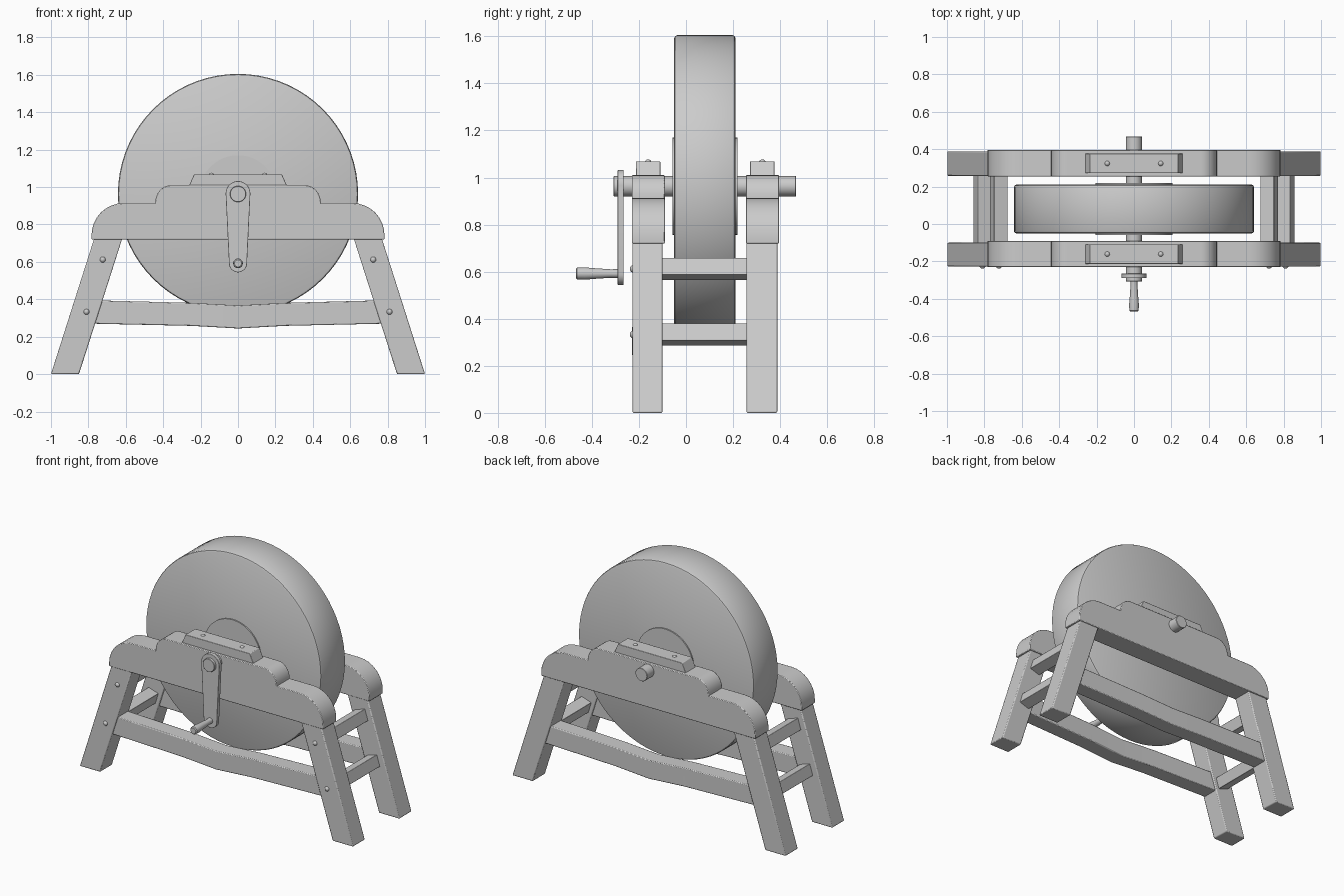
import bpy, bmesh, math
from mathutils import Matrix, Vector

if "Cube" in bpy.data.objects:
    bpy.data.objects.remove(bpy.data.objects["Cube"])

AXLE_Z = 0.963
WHEEL_Y = 0.08


def finish(bm, name, bevel=0.0, smooth=True):
    bmesh.ops.recalc_face_normals(bm, faces=bm.faces)
    me = bpy.data.meshes.new(name)
    bm.to_mesh(me)
    bm.free()
    ob = bpy.data.objects.new(name, me)
    bpy.context.collection.objects.link(ob)
    bpy.ops.object.select_all(action='DESELECT')
    ob.select_set(True)
    bpy.context.view_layer.objects.active = ob
    if bevel:
        mod = ob.modifiers.new("edge", 'BEVEL')
        mod.width = bevel
        mod.segments = 2
        mod.limit_method = 'ANGLE'
        mod.angle_limit = math.radians(40)
    if smooth:
        bpy.ops.object.shade_smooth_by_angle(angle=math.radians(30))
    return ob


def prism(name, pts, y0, y1, bevel=0.0):
    """Extrude an x-z outline from y0 to y1."""
    bm = bmesh.new()
    face = bm.faces.new([bm.verts.new((x, y0, z)) for x, z in pts])
    new = bmesh.ops.extrude_face_region(bm, geom=[face])['geom']
    bmesh.ops.translate(bm, vec=(0, y1 - y0, 0),
                        verts=[v for v in new if isinstance(v, bmesh.types.BMVert)])
    return finish(bm, name, bevel)


def lathe(name, profile, z, segs):
    """Revolve (y, radius) pairs about a y-parallel axis at height z."""
    bm = bmesh.new()
    rings = []
    for y, r in profile:
        rings.append([bm.verts.new((r * math.cos(2 * math.pi * i / segs), y,
                                    z + r * math.sin(2 * math.pi * i / segs)))
                      for i in range(segs)])
    for a, b in zip(rings, rings[1:]):
        for i in range(segs):
            j = (i + 1) % segs
            bm.faces.new((a[i], a[j], b[j], b[i]))
    bm.faces.new(rings[0])
    bm.faces.new(rings[-1])
    return finish(bm, name)


def arch(half, z0, z1, rx, rz, n=8):
    """Outline of a bar with its two upper corners rounded."""
    right = [(half, z0)]
    for i in range(n + 1):
        a = math.pi / 2 * i / n
        right.append((half - rx + rx * math.cos(a), z1 - rz + rz * math.sin(a)))
    return right + [(-x, z) for x, z in reversed(right)]


def dome(name, loc, r=0.015):
    bm = bmesh.new()
    bmesh.ops.create_uvsphere(bm, u_segments=16, v_segments=8, radius=r,
                              matrix=Matrix.Translation(loc))
    return finish(bm, name)


# Grinding wheel with hub plates, axle
lathe("grinding_wheel", [(-0.05, 0.63), (-0.046, 0.638), (-0.038, 0.642), (0.198, 0.642),
                         (0.206, 0.638), (0.21, 0.63)], AXLE_Z, 72)
lathe("hub_plate", [(-0.058, 0.207), (0.218, 0.207)], AXLE_Z, 48)
lathe("axle", [(-0.308, 0.041), (-0.306, 0.043), (0.466, 0.043), (0.468, 0.041)], AXLE_Z, 32)

# Side frames
for side, y0, y1, out in (("front", -0.23, -0.09, -1), ("back", 0.254, 0.396, 1)):
    prism(side + "_top_beam", arch(0.783, 0.72, 0.914, 0.17, 0.17), y0, y1, 0.004)
    prism(side + "_bearing_block", arch(0.443, 0.90, 1.01, 0.085, 0.095), y0, y1, 0.004)

    # Bearing cap with bolts
    mid = (y0 + y1) / 2 - 0.001
    prism(side + "_bearing_cap", [(-0.265, 1.0), (0.265, 1.0), (0.235, 1.068), (-0.235, 1.068)],
          mid - 0.052, mid + 0.052, 0.003)
    for x in (-0.143, 0.143):
        dome(side + "_cap_bolt", (x, mid, 1.062))

    # Splayed legs
    ly0, ly1 = (-0.227, -0.10) if out < 0 else (0.257, 0.388)
    for s in (-1, 1):
        prism(side + "_leg", [(s * 1.0, 0), (s * 0.85, 0), (s * 0.595, 0.8), (s * 0.745, 0.8)],
              ly0, ly1, 0.006)

    # Long rail, sagging and bowed slightly outward at the middle
    c = (ly0 + ly1) / 2
    stations = [(-0.79, 0.395, 0.27, 0), (-0.25, 0.381, 0.258, 0.006), (0, 0.367, 0.244, 0.012),
                (0.25, 0.381, 0.258, 0.006), (0.79, 0.395, 0.27, 0)]
    bm = bmesh.new()
    rings = []
    for x, zt, zb, bow in stations:
        y = c + out * bow
        rings.append([bm.verts.new((x, y + dy, z)) for dy, z in
                      ((-0.054, zb), (0.054, zb), (0.054, zt), (-0.054, zt))])
    for a, b in zip(rings, rings[1:]):
        for i in range(4):
            bm.faces.new((a[i], a[(i + 1) % 4], b[(i + 1) % 4], b[i]))
    bm.faces.new(rings[0])
    bm.faces.new(rings[-1])
    finish(bm, side + "_long_rail", 0.005)

# Cross rails tilted with the legs, bolted from the front
tilt = math.atan2(0.255, 0.8)
for s in (-1, 1):
    for x, z in ((0.723, 0.612), (0.81, 0.333)):
        pts = []
        for u, v in ((-1, -1), (1, -1), (1, 1), (-1, 1)):
            p = Matrix.Rotation(s * tilt, 2) @ Vector((u * 0.038, v * 0.038))
            pts.append((s * x + p.x, z + p.y))
        prism("cross_rail", pts, -0.15, 0.30, 0.003)
        dome("leg_bolt", (s * x, -0.223, z), 0.016)

# Crank arm: two rounded ends joined by a taper
GRIP_Z = 0.592
pts = []
for i in range(17):
    a = math.pi * i / 16
    pts.append((0.066 * math.cos(a), AXLE_Z + 0.003 + 0.066 * math.sin(a)))
for i in range(17):
    a = math.pi + math.pi * i / 16
    pts.append((0.048 * math.cos(a), GRIP_Z + 0.048 * math.sin(a)))
prism("crank_arm", pts, -0.29, -0.265, 0.002)

# Turned grip
lathe("crank_grip", [(-0.468, 0.019), (-0.463, 0.025), (-0.43, 0.026), (-0.38, 0.022),
                     (-0.32, 0.018), (-0.28, 0.019)], GRIP_Z, 24)
